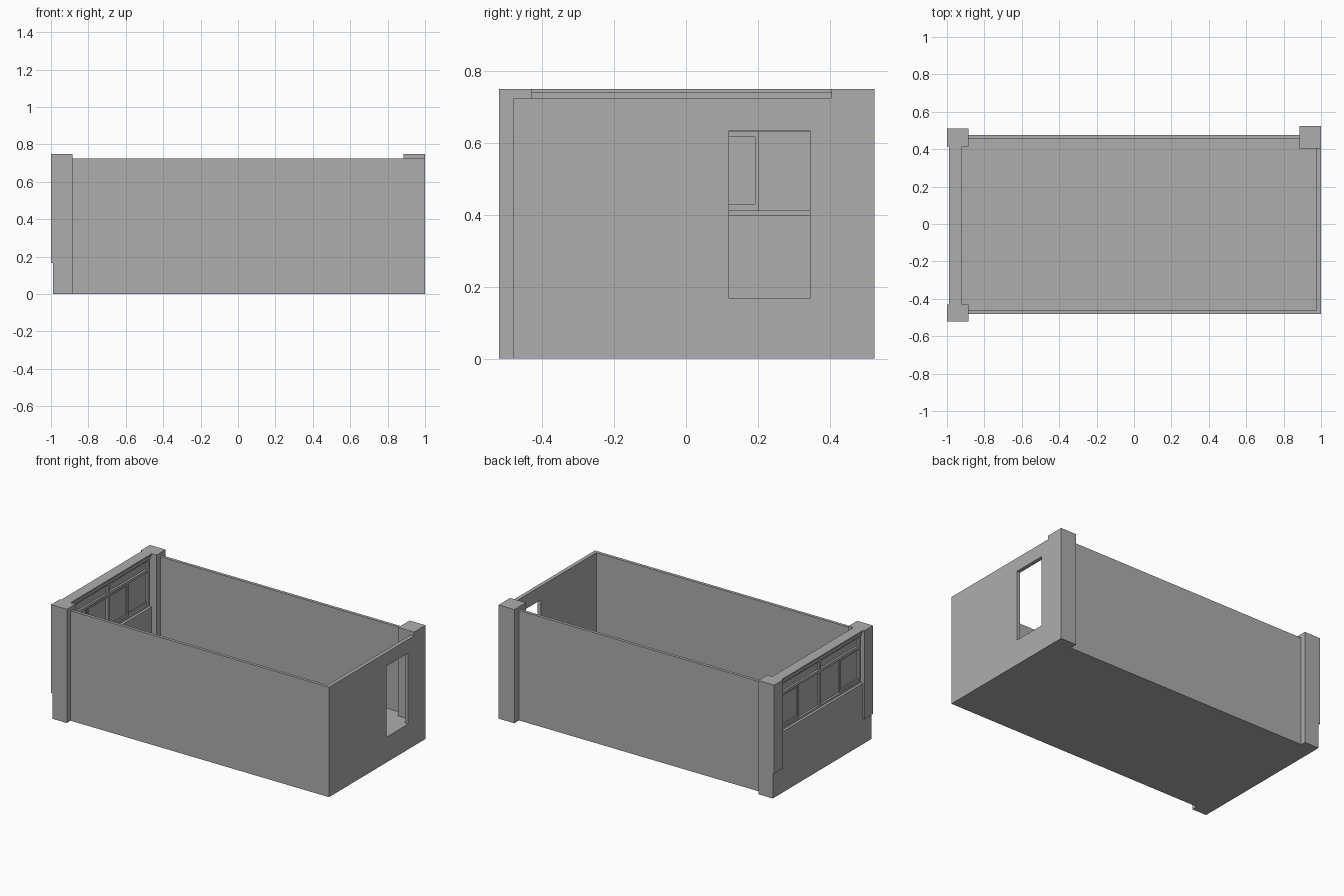
import bpy

cube = bpy.data.objects.get("Cube")
if cube:
    bpy.data.objects.remove(cube, do_unlink=True)

grey = bpy.data.materials.new("plain_grey")
grey.use_nodes = True
colour = (0.42, 0.42, 0.42, 1)
grey.diffuse_color = colour
for node in grey.node_tree.nodes:
    if node.type == 'BSDF_PRINCIPLED':
        node.inputs["Base Color"].default_value = colour


def box(name, x, y, z):
    """Box spanning the given (low, high) ranges."""
    spans = (x, y, z)
    corners = [(a, b, c) for a in x for b in y for c in z]
    faces = [(0, 1, 3, 2), (4, 6, 7, 5), (0, 4, 5, 1),
             (2, 3, 7, 6), (0, 2, 6, 4), (1, 5, 7, 3)]
    mesh = bpy.data.meshes.new(name)
    mesh.from_pydata(corners, [], faces)
    mesh.materials.append(grey)
    obj = bpy.data.objects.new(name, mesh)
    bpy.context.collection.objects.link(obj)
    return obj


def cut(obj, x, y, z):
    """Cut a box-shaped opening out of an object."""
    cutter = box("cutter", x, y, z)
    cutter.hide_render = True
    mod = obj.modifiers.new("opening", 'BOOLEAN')
    mod.operation, mod.solver, mod.object = 'DIFFERENCE', 'EXACT', cutter
    bpy.context.view_layer.objects.active = obj
    bpy.ops.object.modifier_apply(modifier=mod.name)
    bpy.data.objects.remove(cutter, do_unlink=True)


FLOOR, SILL, WALL_TOP, TOP = 0.167, 0.40, 0.725, 0.75
Y0, Y1 = -0.43, 0.415          # window bay between the end columns

# Room shell with raised floor, doorway and window bay
shell = box("room_shell", (-0.99, 1), (-0.48, 0.475), (0, WALL_TOP))
cut(shell, (-0.92, 0.975), (-0.46, 0.455), (FLOOR, 1))
cut(shell, (0.9, 1.1), (0.12, 0.345), (FLOOR, 0.635))
cut(shell, (-1.1, -0.9), (Y0, Y1), (SILL, 1))

# Columns; the two at the window end step out above floor level
for side, y in (("front", (-0.52, Y0)), ("back", (Y1, 0.51))):
    column = box(f"{side}_window_column", (-1, -0.885), y, (0, TOP))
    cut(column, (-1.1, -0.99), (-1, 1), (-0.1, FLOOR))
box("back_door_column", (0.885, 1), (0.405, 0.525), (0, TOP))

# Beam over the window bay
box("beam_cap", (-0.99, -0.92), (Y0, Y1), (0.74, TOP))
box("beam_core", (-0.98, -0.93), (Y0, Y1), (0.715, 0.74))

# Window wall: panes, rails and mullions
box("window_panes", (-0.958, -0.952), (Y0, Y1), (SILL, 0.72))
FRAME = (-0.972, -0.938)
for name, z in (("sill_rail", (SILL, 0.412)), ("transom_rail", (0.63, 0.648)),
                ("head_rail", (0.702, 0.716))):
    box(name, FRAME, (Y0, Y1), z)
middle = (Y0 + Y1) / 2
for name, y in (("front_jamb", Y0 + 0.006), ("centre_mullion", middle),
                ("back_jamb", Y1 - 0.006)):
    box(name, FRAME, (y - 0.008, y + 0.008), (SILL, 0.716))

# Four sliding sashes, the inner pair set towards the room
width = (Y1 - Y0) / 4
for i in range(4):
    x = (-0.955, -0.943) if i in (1, 2) else (-0.966, -0.949)
    a, b = Y0 + i * width, Y0 + (i + 1) * width
    sash = box(f"window_sash_{i + 1}", x, (a, b), (0.41, 0.635))
    cut(sash, (-1.1, -0.9), (a + 0.012, b - 0.012), (0.43, 0.617))
